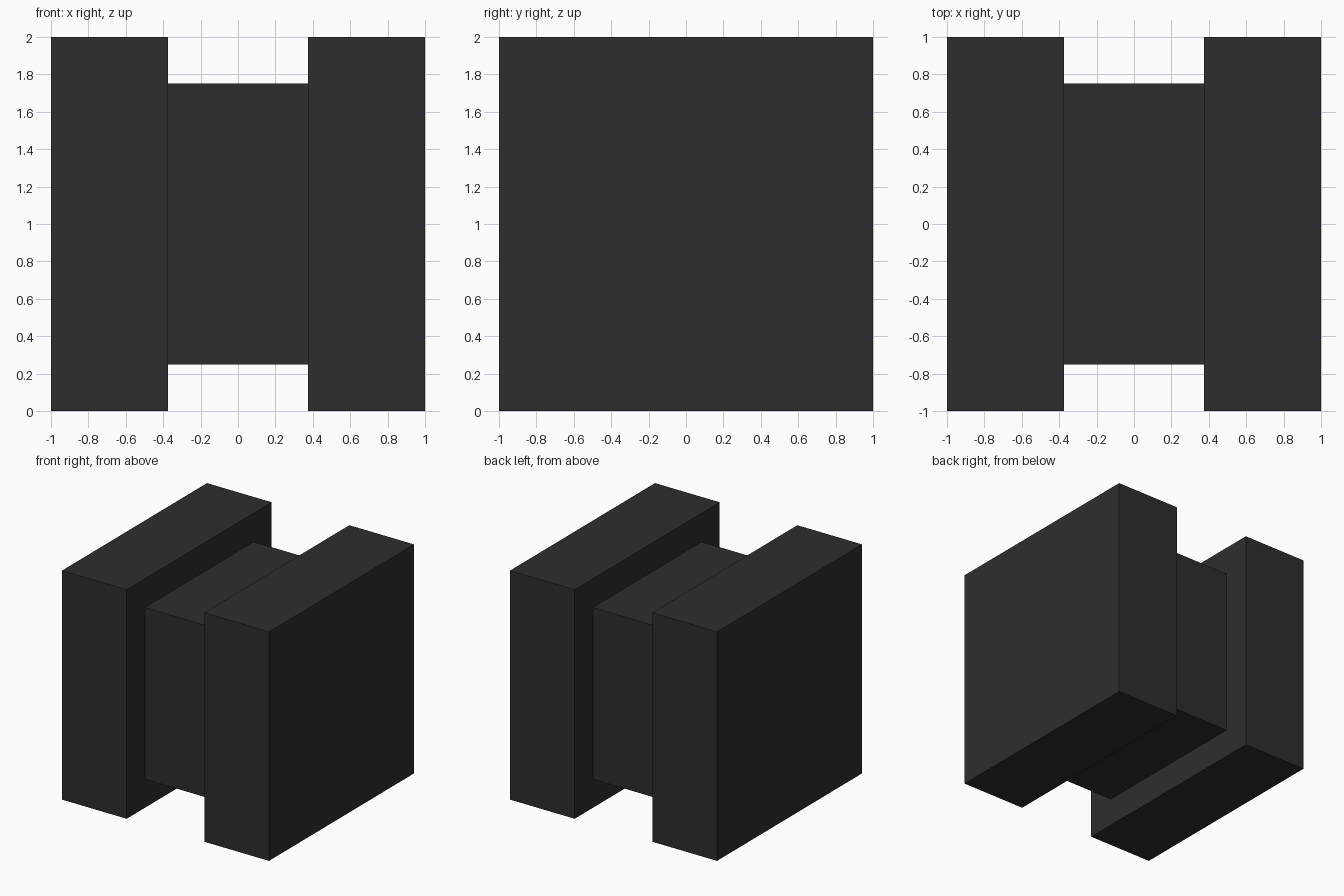
import bpy
import bmesh
from mathutils import Matrix, Vector

if "Cube" in bpy.data.objects:
    bpy.data.objects.remove(bpy.data.objects["Cube"])

charcoal = bpy.data.materials.new("charcoal")
charcoal.diffuse_color = (0.027, 0.027, 0.027, 1.0)
charcoal.use_nodes = True
charcoal.node_tree.nodes["Principled BSDF"].inputs["Base Color"].default_value = charcoal.diffuse_color


def box(name, center, size):
    """Axis-aligned block with flat faces."""
    bm = bmesh.new()
    matrix = Matrix.Translation(Vector(center)) @ Matrix.Diagonal((*size, 1.0))
    bmesh.ops.create_cube(bm, size=1.0, matrix=matrix)
    mesh = bpy.data.meshes.new(name)
    bm.to_mesh(mesh)
    bm.free()
    mesh.materials.append(charcoal)
    obj = bpy.data.objects.new(name, mesh)
    bpy.context.collection.objects.link(obj)
    return obj


HALF_CORE = 0.375
PLATE = 1.0 - HALF_CORE

# Smaller block joining the two end plates
box("core_block", (0, 0, 1), (2 * HALF_CORE, 1.5, 1.5))

# Thick square end plates, left and right
for side, name in ((-1, "left_plate"), (1, "right_plate")):
    box(name, (side * (HALF_CORE + PLATE / 2), 0, 1), (PLATE, 2, 2))
